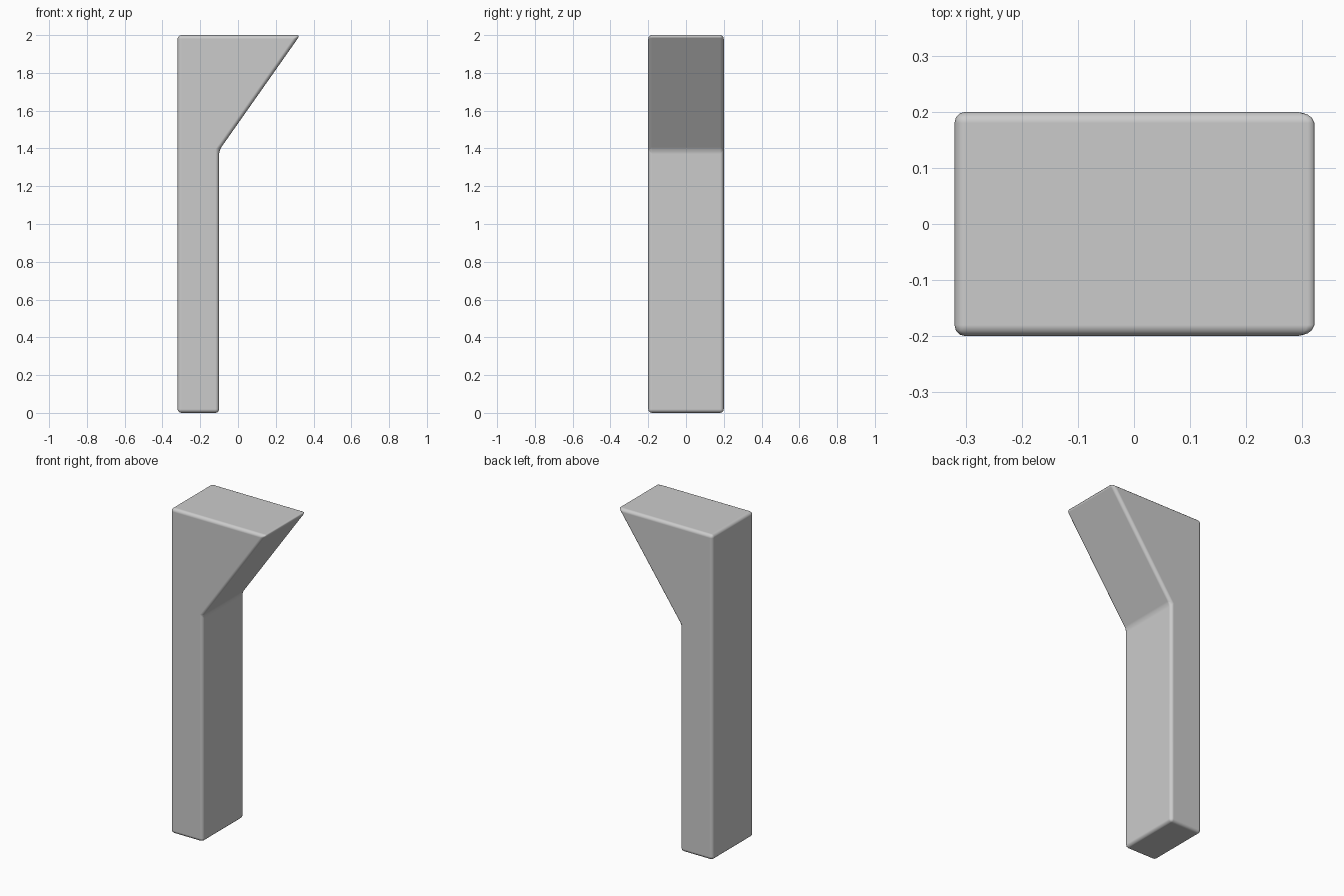
import bpy, bmesh

if "Cube" in bpy.data.objects:
    bpy.data.objects.remove(bpy.data.objects["Cube"])

# Side profile (x, z) of the bracket post: straight leg flaring into a sloped head
PROFILE = [(-0.32, 0), (-0.10, 0), (-0.10, 1.39), (0.329, 2.0), (-0.32, 2.0)]
HALF_DEPTH = 0.20

# Extrude the profile through the depth
bm = bmesh.new()
face = bm.faces.new([bm.verts.new((x, -HALF_DEPTH, z)) for x, z in PROFILE])
geom = bmesh.ops.extrude_face_region(bm, geom=[face])["geom"]
bmesh.ops.translate(bm, vec=(0, 2 * HALF_DEPTH, 0),
                    verts=[g for g in geom if isinstance(g, bmesh.types.BMVert)])
bmesh.ops.recalc_face_normals(bm, faces=bm.faces)

mesh = bpy.data.meshes.new("bracket_post")
bm.to_mesh(mesh)
bm.free()
post = bpy.data.objects.new("bracket_post", mesh)
bpy.context.collection.objects.link(post)

# Softly rounded edges
for poly in mesh.polygons:
    poly.use_smooth = True
bevel = post.modifiers.new("rounded_edges", 'BEVEL')
bevel.width = 0.02
bevel.segments = 3
bevel.limit_method = 'ANGLE'
bevel.harden_normals = True
